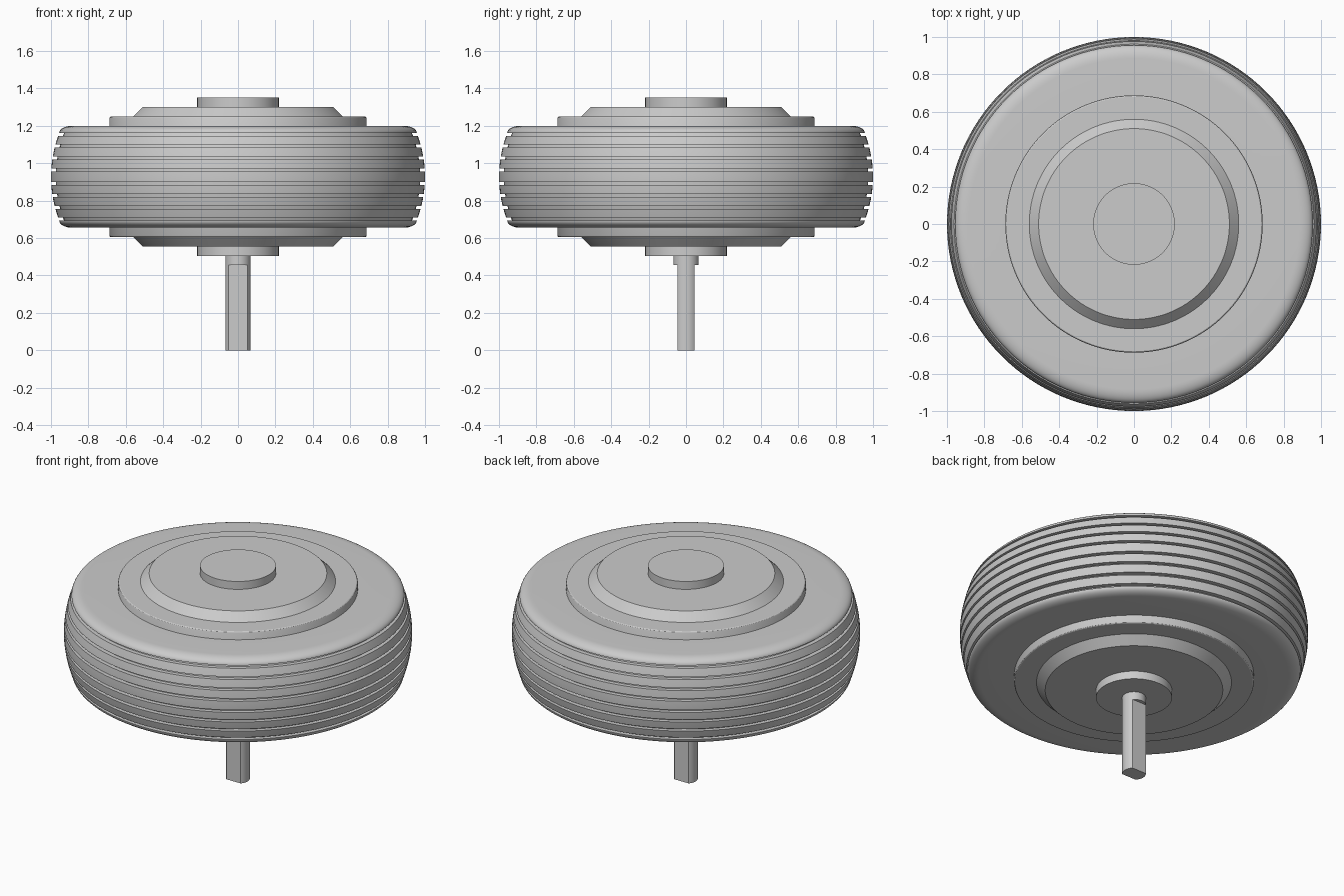
import bpy, bmesh, math

if "Cube" in bpy.data.objects:
    bpy.data.objects.remove(bpy.data.objects["Cube"])

MID = 0.9275   # height of the wheel's symmetry plane
SEG = 128


def finish(name, bm, angle=30):
    bmesh.ops.recalc_face_normals(bm, faces=bm.faces)
    mesh = bpy.data.meshes.new(name)
    bm.to_mesh(mesh)
    bm.free()
    ob = bpy.data.objects.new(name, mesh)
    bpy.context.collection.objects.link(ob)
    bpy.ops.object.select_all(action='DESELECT')
    ob.select_set(True)
    bpy.context.view_layer.objects.active = ob
    bpy.ops.object.shade_smooth_by_angle(angle=math.radians(angle))
    return ob


def lathe(name, profile, seg=SEG, closed=False):
    """Revolve (radius, z) points about the z axis."""
    bm = bmesh.new()
    vs = [bm.verts.new((r, 0, z)) for r, z in profile]
    pairs = list(zip(vs, vs[1:])) + ([(vs[-1], vs[0])] if closed else [])
    edges = [bm.edges.new(p) for p in pairs]
    bmesh.ops.spin(bm, geom=vs + edges, cent=(0, 0, 0), axis=(0, 0, 1),
                   angle=math.tau, steps=seg, use_merge=True)
    bmesh.ops.remove_doubles(bm, verts=bm.verts, dist=1e-5)
    return finish(name, bm)


def mirrored(half):
    """Full profile from (radius, offset) points above the middle plane."""
    return [(r, MID - d) for r, d in reversed(half)] + [(r, MID + d) for r, d in half]


# Tyre: crowned tread with eight grooves, rounded shoulders, flat sidewalls
def crown(d):
    return 1 - 0.8 * d * d


half = [(crown(0.012), 0.012)]
for g in (0.036, 0.1, 0.164, 0.227):
    a, b = g - 0.008, g + 0.008
    half += [(crown(a), a), (crown(a) - 0.026, a), (crown(b) - 0.026, b), (crown(b), b)]
    if g < 0.2:
        half.append((crown(g + 0.032), g + 0.032))
r0, d0 = half[-1]
for i in range(1, 9):
    t = math.radians(90 * i / 8)
    half.append((0.885 + (r0 - 0.885) * math.cos(t), d0 + (0.2725 - d0) * math.sin(t)))
half.append((0.66, 0.2725))
lathe("tyre", mirrored(half), closed=True)

# Rim: flange with softened edge, and bevelled disc on both sides
flange = [(0.688, 0.314), (0.685, 0.3195), (0.68, 0.3225)]
disc = [(0.56, 0.3225), (0.51, 0.3725), (0, 0.3725)]
lathe("rim", mirrored(flange + disc))

# Hub caps on both faces
for name, s in (("hub_top", 1), ("hub_bottom", -1)):
    lathe(name, [(0, MID + s * 0.3725), (0.218, MID + s * 0.3725),
                 (0.218, MID + s * 0.4225), (0, MID + s * 0.4225)])

# Axle: round collar, then a shaft with two flats facing front and back
R, FLAT = 0.068, 0.046
lathe("axle_collar", [(0, 0.455), (R, 0.455), (R, 0.51), (0, 0.51)], seg=64)

bm = bmesh.new()
lim = math.asin(FLAT / R)
angles = [c + lim * k / 8 for c in (0, math.pi) for k in range(-8, 9)]
face = bm.faces.new([bm.verts.new((R * math.cos(a), R * math.sin(a), 0)) for a in angles])
top = bmesh.ops.extrude_face_region(bm, geom=[face], use_keep_orig=True)
bmesh.ops.translate(bm, vec=(0, 0, 0.455),
                    verts=[v for v in top["geom"] if isinstance(v, bmesh.types.BMVert)])
finish("axle_shaft", bm)
